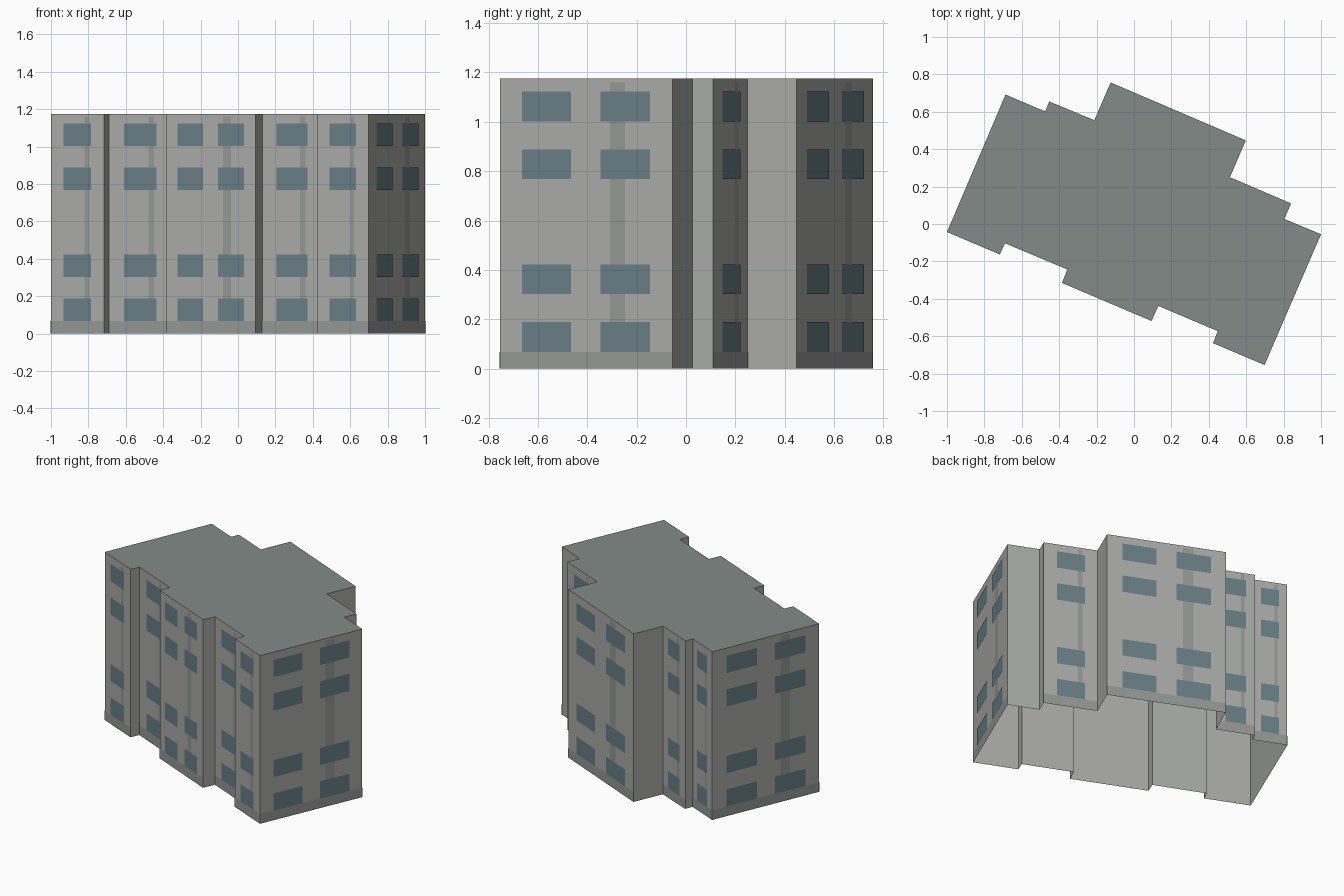
import bpy
from mathutils import Vector

if "Cube" in bpy.data.objects:
    bpy.data.objects.remove(bpy.data.objects["Cube"])

HEIGHT = 1.175
# Footprint, counter-clockwise from the left corner
PLAN = [(-1.0, -0.043), (-0.717, -0.163), (-0.69, -0.103), (-0.357, -0.243),
        (-0.385, -0.315), (0.094, -0.519), (0.13, -0.438), (0.448, -0.573),
        (0.422, -0.637), (0.698, -0.754), (1.0, -0.055), (0.804, 0.027),
        (0.84, 0.11), (0.513, 0.25), (0.598, 0.447), (-0.125, 0.757),
        (-0.212, 0.555), (-0.453, 0.655), (-0.475, 0.602), (-0.687, 0.692)]
ROWS = [(0.068, 0.188), (0.302, 0.422), (0.768, 0.888), (1.002, 1.122)]


def material(name, rgb):
    m = bpy.data.materials.new(name)
    m.diffuse_color = (*rgb, 1)
    m.use_nodes = True
    m.node_tree.nodes["Principled BSDF"].inputs["Base Color"].default_value = m.diffuse_color
    return m


def add_object(name, faces, mat):
    """Join separate polygons (lists of points) into one object."""
    verts, polys = [], []
    for f in faces:
        polys.append(range(len(verts), len(verts) + len(f)))
        verts += f
    me = bpy.data.meshes.new(name)
    me.from_pydata(verts, [], [tuple(p) for p in polys])
    me.materials.append(mat)
    bpy.context.collection.objects.link(bpy.data.objects.new(name, me))


def panel(a, b, u0, u1, z0, z1, offset=0.0):
    """Upright rectangle on wall a-b, u as a fraction of its length."""
    a, b = Vector((*a, 0)), Vector((*b, 0))
    d = b - a
    out = Vector((d.y, -d.x, 0)).normalized() * offset
    return [a + d * u + out + Vector((0, 0, z))
            for u, z in ((u0, z0), (u1, z0), (u1, z1), (u0, z1))]


walls, windows, strips, plinths = [], [], [], []
for a, b in zip(PLAN, PLAN[1:] + PLAN[:1]):
    walls.append(panel(a, b, 0, 1, 0, HEIGHT))
    length = (Vector(b) - Vector(a)).length
    if length < 0.225:          # short return walls stay plain
        continue
    # wide facades carry two window columns, narrow ones a single column
    columns = [(0.13, 0.415), (0.585, 0.872)] if length > 0.45 else [(0.245, 0.765)]
    for u0, u1 in columns:
        for z0, z1 in ROWS:
            windows.append(panel(a, b, u0, u1, z0, z1, 0.004))
    strips.append(panel(a, b, 0.64, 0.725, 0.068, 1.16, 0.002))
    plinths.append(panel(a, b, 0, 1, 0, 0.068, 0.002))

# Shell with open underside
add_object("walls", walls, material("wall_grey", (0.40, 0.41, 0.39)))
add_object("flat_roof", [[Vector((x, y, HEIGHT)) for x, y in PLAN]],
           material("roof_grey", (0.23, 0.26, 0.245)))

# Facade details
trim = material("trim_grey", (0.30, 0.31, 0.30))
add_object("plinth_bands", plinths, trim)
add_object("vertical_strips", strips, trim)
add_object("windows", windows, material("window_blue", (0.14, 0.21, 0.235)))
